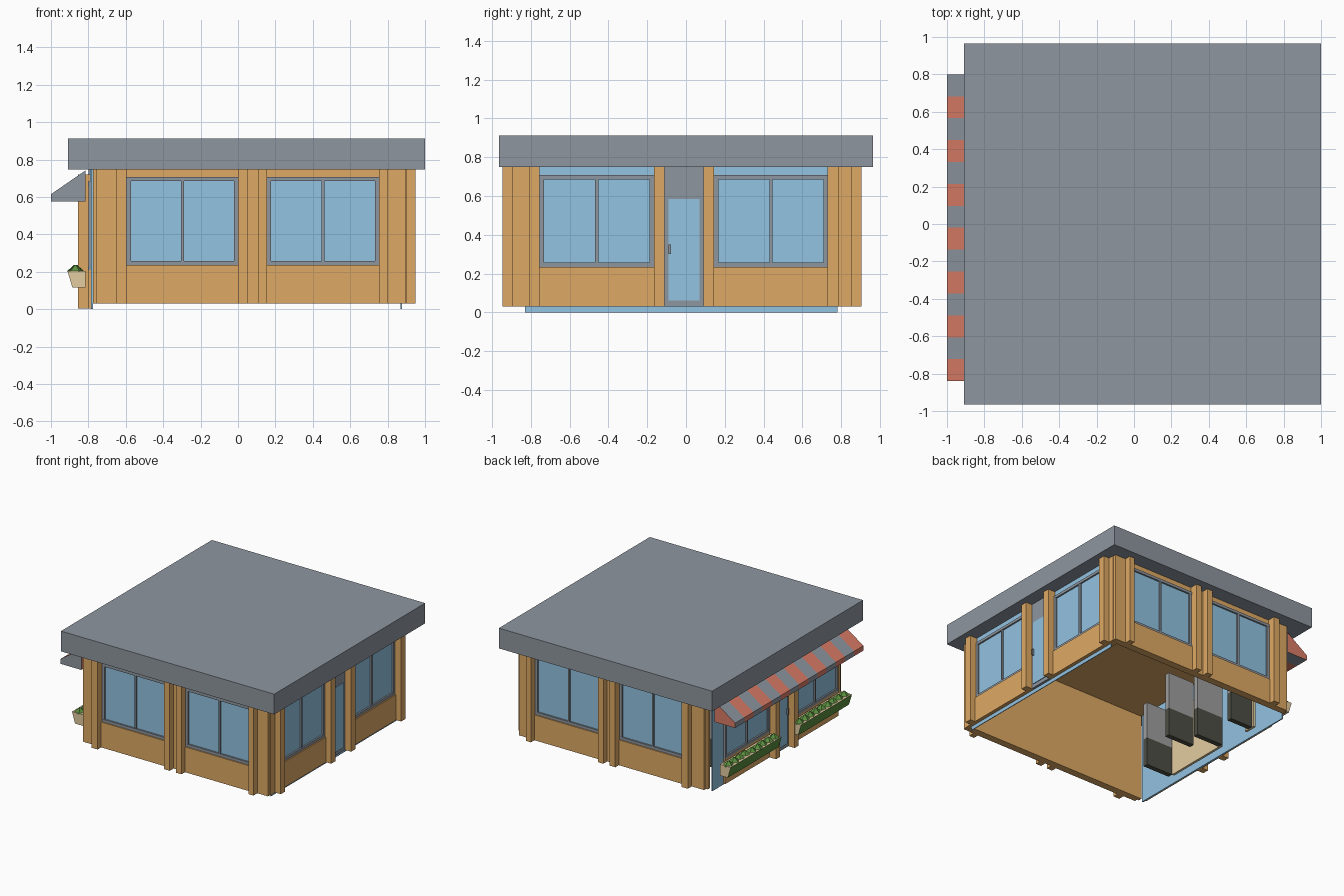
import bpy, bmesh, random
from mathutils import Matrix, Vector

if "Cube" in bpy.data.objects:
    bpy.data.objects.remove(bpy.data.objects["Cube"])

random.seed(3)


def material(name, rgb):
    m = bpy.data.materials.new(name)
    lin = [((min(c * 1.115, 255) / 255 + 0.055) / 1.055) ** 2.4 for c in rgb]
    m.diffuse_color = (*lin, 1)
    m.use_nodes = True
    m.node_tree.nodes["Principled BSDF"].inputs["Base Color"].default_value = m.diffuse_color
    return m


WOOD = material("wood", (200, 152, 90))
GREY = material("slate_grey", (128, 135, 143))
GLASS = material("glass_blue", (131, 175, 202))
RED = material("awning_red", (196, 112, 92))
GREEN = material("leaf_green", (80, 128, 56))
CREAM = material("cream", (204, 184, 144))
STEEL = material("steel_grey", (142, 142, 142))
DARK = material("dark_grey", (70, 70, 62))


def finish(name, bm, *mats):
    bmesh.ops.recalc_face_normals(bm, faces=bm.faces)
    me = bpy.data.meshes.new(name)
    bm.to_mesh(me)
    bm.free()
    for m in mats:
        me.materials.append(m)
    ob = bpy.data.objects.new(name, me)
    bpy.context.collection.objects.link(ob)
    return ob


def boxes(name, mat, items):
    """One object from several boxes given as (x0, x1, y0, y1, z0, z1)."""
    bm = bmesh.new()
    for x0, x1, y0, y1, z0, z1 in items:
        c = Vector((x0 + x1, y0 + y1, z0 + z1)) / 2
        s = Matrix.Diagonal((abs(x1 - x0), abs(y1 - y0), abs(z1 - z0), 1))
        bmesh.ops.create_cube(bm, size=1, matrix=Matrix.Translation(c) @ s)
    return finish(name, bm, mat)


def prism(bm, profile, y0, y1):
    """Extrude an x-z profile along y."""
    a = [bm.verts.new((x, y0, z)) for x, z in profile]
    b = [bm.verts.new((x, y1, z)) for x, z in profile]
    n = len(a)
    side = [bm.faces.new((a[i], a[(i + 1) % n], b[(i + 1) % n], b[i])) for i in range(n)]
    return side, bm.faces.new(a), bm.faces.new(b[::-1])


# Facade: windows, sills, posts placed along u, at depth d outward from base plane
def facade(side, base, windows, posts, fills, dz=0.0, post_top=0.748, door=None,
           header=WOOD, panel_depth=0.03):
    def place(u0, u1, d0, d1, z0, z1):
        sign = -1 if side in ("front", "left") else 1
        e0, e1 = sign * (base + d0), sign * (base + d1)
        if side in ("front", "back"):
            return (u0, u1, e0, e1, z0, z1)
        return (e0, e1, u0, u1, z0, z1)

    z0, sill, top = 0.03 + dz, 0.235 + dz, 0.707 + dz
    t = 0.022
    panels, frames, panes, heads = [], [], [], []
    for a, b in windows:
        mid = (a + b) / 2
        panels.append(place(a, b, 0, panel_depth, z0, sill))
        heads.append(place(a, b, 0, 0.012, top, 0.748))
        panes.append(place(a, b, 0, 0.008, sill, top))
        frames += [place(a, a + t, 0, 0.02, sill, top), place(b - t, b, 0, 0.02, sill, top),
                   place(mid - 0.008, mid + 0.008, 0, 0.02, sill, top),
                   place(a, b, 0, 0.021, sill, sill + t), place(a, b, 0, 0.021, top - t, top)]
    panels += [place(a, b, 0, 0.025, z0, 0.748) for a, b in fills]
    boxes(side + "_wall_panels", WOOD, panels)
    boxes(side + "_window_headers", header, heads)
    boxes(side + "_window_frames", GREY, frames)
    boxes(side + "_window_panes", GLASS, panes)
    boxes(side + "_posts", WOOD, [place(a, b, 0, 0.075, z0, post_top) for a, b in posts])
    if door:
        a, b = door
        boxes(side + "_door_frame", GREY, [place(a, b, 0, 0.02, z0, 0.748)])
        boxes(side + "_door_glass", GLASS, [place(a + 0.02, b - 0.02, 0.02, 0.026, 0.06 + dz, 0.585 + dz)])
        boxes(side + "_door_handle", GREY, [place(a + 0.02, a + 0.032, 0.02, 0.04, 0.3 + dz, 0.35 + dz)])


# Flat roof slab
boxes("roof", GREY, [(-0.91, 1.0, -0.965, 0.965, 0.748, 0.912)])

# Inner shell, open underneath, with a wooden ceiling
boxes("inner_shell", WOOD, [
    (-0.776, 0.87, -0.87, -0.84, 0.03, 0.748), (-0.776, 0.87, 0.80, 0.83, 0.03, 0.748),
    (0.84, 0.87, -0.84, 0.80, 0.03, 0.748), (-0.776, 0.84, -0.84, 0.80, 0.735, 0.748)])

# Glass sheets on the two door sides
boxes("side_glass", GLASS, [(-0.785, -0.775, -0.83, 0.78, 0.0, 0.748),
                            (0.870, 0.876, -0.83, 0.78, 0.0, 0.748)])

# Four facades
long_windows = [(-0.595, 0.0), (0.155, 0.755)]
long_posts = [(-0.65, -0.595), (0.0, 0.05), (0.107, 0.155), (0.755, 0.80)]
long_fills = [(-0.76, -0.65), (0.05, 0.107), (0.80, 0.895)]
facade("front", 0.87, long_windows, long_posts, long_fills)
facade("back", 0.83, long_windows, long_posts, long_fills)

facade("right", 0.875, [(-0.755, -0.165), (0.145, 0.73)],
       [(-0.81, -0.755), (-0.165, -0.11), (0.09, 0.145), (0.73, 0.785)],
       [(-0.87, -0.81), (0.785, 0.83)], door=(-0.11, 0.09), header=GLASS)

# The left side has posts only beside its door, and bare glass at the rear corner
facade("left", 0.78, [(-0.81, -0.22), (0.07, 0.64)], [(-0.22, -0.168), (0.018, 0.07)], [],
       dz=-0.025, post_top=0.72, door=(-0.168, 0.018), header=GLASS, panel_depth=0.018)

# Striped awning on the left side
bm = bmesh.new()
profile = [(-0.815, 0.742), (-1.0, 0.615), (-1.0, 0.575), (-0.815, 0.575)]
count, ya, yb = 14, 0.80, -0.84
step = (yb - ya) / count
for i in range(count):
    sides, e0, e1 = prism(bm, profile, ya + i * step, ya + (i + 1) * step)
    for f in sides:
        f.material_index = i % 2
    e0.material_index, e1.material_index = 1, 0
    drop = ([e0] if i > 0 else []) + ([e1] if i < count - 1 else [])
    bmesh.ops.delete(bm, geom=drop, context="FACES_ONLY")
bmesh.ops.remove_doubles(bm, verts=bm.verts, dist=1e-4)
finish("awning", bm, GREY, RED)

# Flower boxes with a leafy front and jagged plants
box_profile = [(-0.815, 0.205), (-0.912, 0.205), (-0.885, 0.115), (-0.815, 0.115)]
for label, y0, y1 in (("rear", 0.08, 0.73), ("front", -0.82, -0.17)):
    bm = bmesh.new()
    sides, _, _ = prism(bm, box_profile, y0, y1)
    sides[1].material_index = 1
    finish(label + "_flower_box", bm, CREAM, GREEN)
    bm = bmesh.new()
    n = 9
    for i in range(n):
        y = y0 + (i + 0.5) * (y1 - y0) / n
        pos = Vector((-0.868 + random.uniform(-0.006, 0.006), y, 0.218))
        m = Matrix.Translation(pos) @ Matrix.Rotation(random.uniform(0, 1.5), 4, "Z")
        bmesh.ops.create_cone(bm, cap_ends=True, segments=5, radius1=0.044,
                              radius2=0.006, depth=0.034, matrix=m)
    finish(label + "_plants", bm, GREEN)

# Indoor units along the left side, seen through the open underside
rows = [-0.44, 0.0, 0.14, 0.48]
ends = [(-0.72, -0.48), (-0.56, -0.32), (-0.72, -0.48), (-0.72, -0.52)]
boxes("unit_bases", DARK, [(a, b, y - 0.02, y + 0.02, 0.03, 0.26) for y, (a, b) in zip(rows, ends)])
boxes("unit_tops", STEEL, [(a, b, y - 0.02, y + 0.02, 0.26, 0.56) for y, (a, b) in zip(rows, ends)])
boxes("cream_partitions", CREAM, [(-0.74, -0.72, -0.42, 0.14, 0.03, 0.56),
                                  (-0.74, -0.72, 0.42, 0.52, 0.03, 0.56)])
